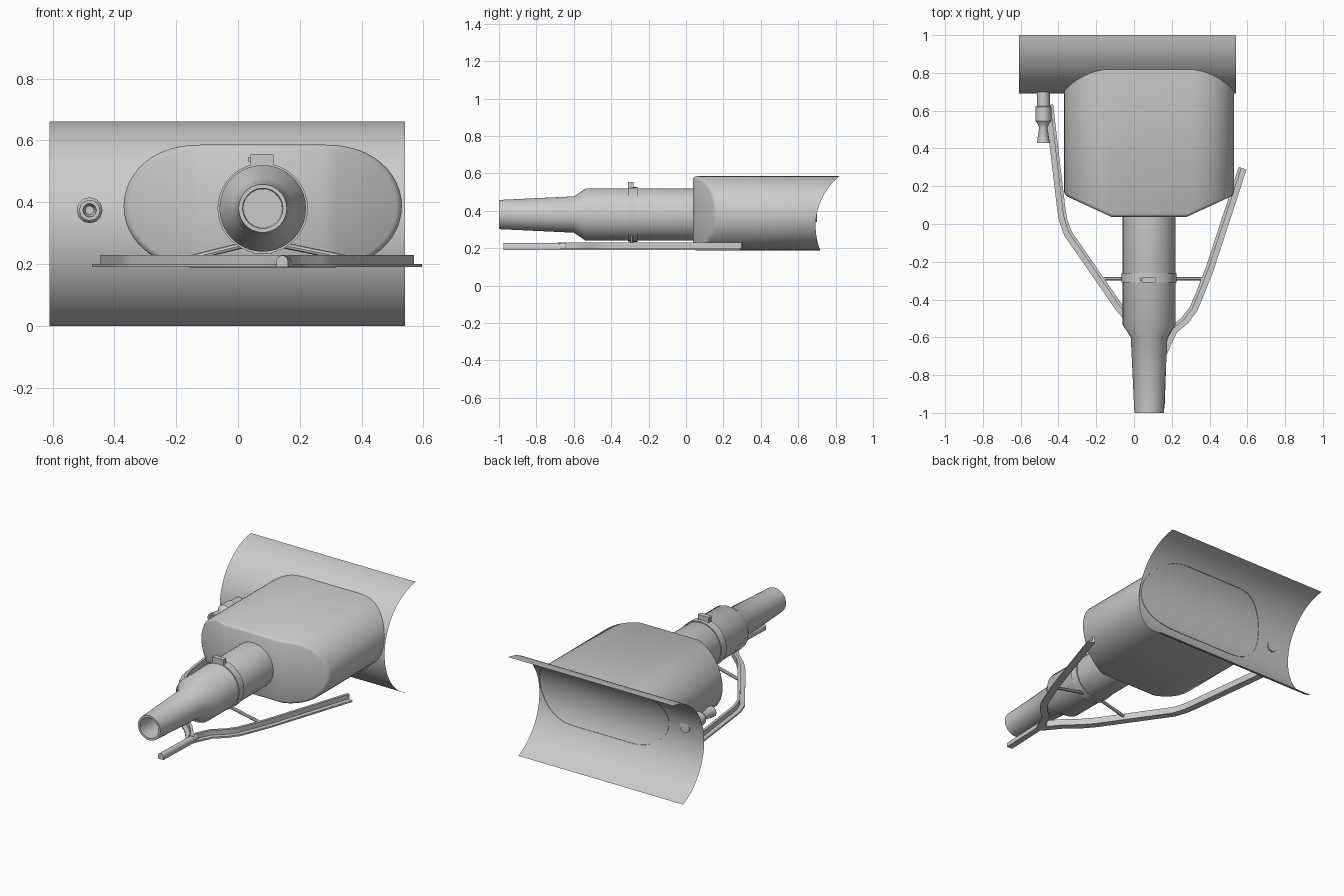
import bpy, bmesh, math
from mathutils import Vector

if "Cube" in bpy.data.objects:
    bpy.data.objects.remove(bpy.data.objects["Cube"])

grey = bpy.data.materials.new("light grey")
grey.diffuse_color = (0.6, 0.6, 0.6, 1)
grey.use_nodes = True
grey.node_tree.nodes["Principled BSDF"].inputs["Base Color"].default_value = grey.diffuse_color

# Arc shared by the curved panel and the back of the body
ARC_Y, ARC_Z, ARC_R = 1.035, 0.3175, 0.345


def arc_y(z):
    return ARC_Y - math.sqrt(max(0, ARC_R ** 2 - (z - ARC_Z) ** 2))


def finish(name, bm, angle=35):
    bmesh.ops.recalc_face_normals(bm, faces=bm.faces)
    me = bpy.data.meshes.new(name)
    bm.to_mesh(me)
    bm.free()
    ob = bpy.data.objects.new(name, me)
    bpy.context.collection.objects.link(ob)
    me.materials.append(grey)
    bpy.ops.object.select_all(action='DESELECT')
    ob.select_set(True)
    bpy.context.view_layer.objects.active = ob
    bpy.ops.object.shade_smooth_by_angle(angle=math.radians(angle))
    return ob


def bridge(bm, a, b, closed=True):
    n = len(a)
    for i in range(n if closed else n - 1):
        j = (i + 1) % n
        bm.faces.new((a[i], a[j], b[j], b[i]))


def lathe(name, cx, cz, profile, sides):
    """Turn (y, radius) pairs about an axis along y and cap both ends."""
    bm = bmesh.new()
    rings = []
    for y, r in profile:
        rings.append([bm.verts.new((cx + r * math.cos(t), y, cz + r * math.sin(t)))
                      for t in (math.tau * k / sides for k in range(sides))])
    for a, b in zip(rings, rings[1:]):
        bridge(bm, a, b)
    bm.faces.new(rings[0])
    bm.faces.new(rings[-1])
    return finish(name, bm)


def sweep(name, path, section):
    """Sweep an (offset, z) section along a flat path; offset is to the left."""
    bm = bmesh.new()
    pts = [Vector(p) for p in path]
    rings = []
    for i, p in enumerate(pts):
        d0 = (p - pts[max(i - 1, 0)]).normalized()
        d1 = (pts[min(i + 1, len(pts) - 1)] - p).normalized()
        d = (d0 + d1).normalized()
        k = 1 / max(0.5, d.dot(d1 if i == 0 else d0))
        n = Vector((-d.y, d.x)) * k
        rings.append([bm.verts.new((p.x + n.x * o, p.y + n.y * o, z)) for o, z in section])
    for a, b in zip(rings, rings[1:]):
        bridge(bm, a, b)
    bm.faces.new(rings[0])
    bm.faces.new(rings[-1])
    return finish(name, bm, 30)


def box(name, lo, hi):
    bm = bmesh.new()
    bmesh.ops.create_cube(bm, size=1)
    for v in bm.verts:
        v.co = [l + (c + 0.5) * (h - l) for c, l, h in zip(v.co, lo, hi)]
    return finish(name, bm)


def rod(name, a, b, r, sides=8):
    a, b = Vector(a), Vector(b)
    bm = bmesh.new()
    bmesh.ops.create_cone(bm, cap_ends=True, segments=sides, radius1=r, radius2=r,
                          depth=(b - a).length)
    q = (b - a).to_track_quat('Z', 'Y')
    for v in bm.verts:
        v.co = q @ v.co + (a + b) / 2
    return finish(name, bm)


# Curved panel, a thin sheet
bm = bmesh.new()
a0 = math.atan2(0.66 - ARC_Z, ARC_Y - 1.0)
a1 = -math.atan2(ARC_Z, ARC_Y - 0.90)
rows = []
for k in range(49):
    t = a0 + (a1 - a0) * k / 48
    y, z = ARC_Y - ARC_R * math.cos(t), ARC_Z + ARC_R * math.sin(t)
    rows.append([bm.verts.new((x, y, z)) for x in (-0.61, 0.54)])
for a, b in zip(rows, rows[1:]):
    bridge(bm, a, b, closed=False)
finish("curved_panel", bm)

# Main body: flat top and bottom, elliptical sides, facetted front
CX, CZ, FLAT, RX, RZ = 0.08, 0.387, 0.2, 0.25, 0.199
N = 24


def outline(shrink):
    pts = []
    for side in (1, -1):
        for k in range(N + 1):
            t = math.pi * k / N - math.pi / 2
            pts.append((side * (FLAT + (RX - shrink) * abs(math.cos(t)) ** 0.9),
                        side * (RZ - shrink) * math.sin(t)))
    return pts


def front_y(u):
    return 0.038 + 0.115 * max(0, abs(u) - FLAT) / RX


bm = bmesh.new()
rings = []
for shrink, back in ((0.016, 0), (0.006, 0.005), (0, 0.016)):
    rings.append([bm.verts.new((CX + u, front_y(u) + back, CZ + w))
                  for u, w in outline(shrink)])
rings.append([bm.verts.new((CX + u, arc_y(CZ + w) + 0.003, CZ + w)) for u, w in outline(0)])
for a, b in zip(rings, rings[1:]):
    bridge(bm, a, b)
f = rings[0]
bm.faces.new(f[:N + 1])
bm.faces.new(f[N + 1:])
bm.faces.new((f[0], f[N], f[N + 1], f[-1]))
finish("main_body", bm)

# Tapered front tube with a hollow mouth, and its clamp
TX, TZ = 0.08, 0.38
lathe("front_tube", TX, TZ,
      [(0.08, 0.14), (-0.535, 0.14), (-0.60, 0.097), (-1.0, 0.078),
       (-1.0, 0.065), (-0.7, 0.062)], 40)
lathe("clamp_ring", TX, TZ,
      [(-0.26, 0.135), (-0.26, 0.146), (-0.31, 0.146), (-0.31, 0.135)], 40)
box("clamp_latch", (0.04, -0.31, 0.515), (0.115, -0.282, 0.555))
box("clamp_latch_pin", (0.033, -0.303, 0.532), (0.041, -0.289, 0.545))
box("clamp_foot", (0.05, -0.31, 0.232), (0.11, -0.282, 0.25))

# Small side nozzle in front of the panel
lathe("side_nozzle", -0.48, 0.374,
      [(0.70, 0.034), (0.625, 0.034), (0.62, 0.042), (0.545, 0.042), (0.53, 0.03),
       (0.51, 0.022), (0.43, 0.034), (0.43, 0.022), (0.48, 0.014)], 12)

# Angled rails: outer flange with an upright inner wall, joined at a front stem
left = [(-0.45, 0.63), (-0.385, 0.08), (-0.375, 0.02), (-0.35, -0.05), (-0.08, -0.44),
        (-0.02, -0.51), (0.06, -0.58), (0.15, -0.69)]
right = [(0.575, 0.295), (0.40, -0.24), (0.345, -0.38), (0.315, -0.45), (0.27, -0.51),
         (0.21, -0.56), (0.185, -0.61), (0.15, -0.69)]
angle_bar = [(-0.022, 0.19), (0.022, 0.19), (0.022, 0.23), (0.006, 0.23),
             (0.006, 0.20), (-0.022, 0.20)]
sweep("left_rail", left, angle_bar)
sweep("right_rail", right, [(-o, z) for o, z in angle_bar])
stem = [(0.019 * math.cos(math.pi * k / 8), 0.207 + 0.021 * math.sin(math.pi * k / 8))
        for k in range(9)] + [(-0.019, 0.19), (0.019, 0.19)]
sweep("rail_stem", [(0.155, -0.64), (0.143, -0.975)], stem)

# Thin struts from the clamp to the rails
rod("left_strut", (0.02, -0.29, 0.262), (-0.17, -0.29, 0.215), 0.01)
rod("right_strut", (0.14, -0.29, 0.262), (0.37, -0.29, 0.215), 0.01)
